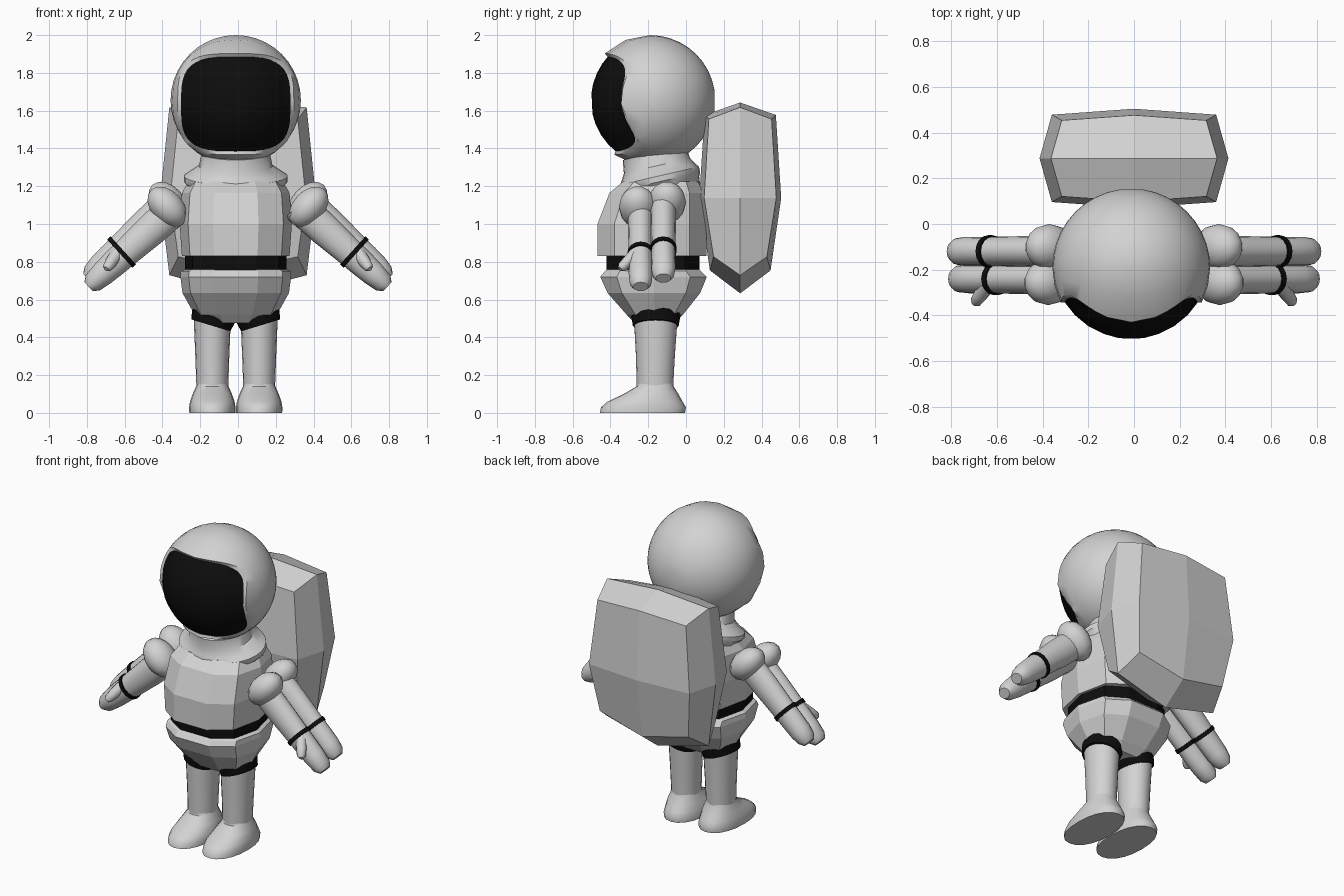
import bpy, bmesh, math
from mathutils import Matrix, Vector

if "Cube" in bpy.data.objects:
    bpy.data.objects.remove(bpy.data.objects["Cube"])

CX = -0.012  # body centre line


def material(name, v):
    m = bpy.data.materials.new(name)
    m.diffuse_color = (v, v, v, 1)
    m.use_nodes = True
    m.node_tree.nodes["Principled BSDF"].inputs["Base Color"].default_value = m.diffuse_color
    return m


SUIT = material("suit_grey", 0.65)
BLACK = material("black", 0.004)


def spow(v, e):
    return math.copysign(abs(v) ** e, v)


def outline(n, power=2.0):
    """Unit superellipse points."""
    pts = []
    for i in range(n):
        a = 2 * math.pi * i / n
        pts.append((spow(math.cos(a), 2 / power), spow(math.sin(a), 2 / power)))
    return pts


def finish(name, bm, mats, smooth=40):
    bmesh.ops.recalc_face_normals(bm, faces=bm.faces)
    me = bpy.data.meshes.new(name)
    bm.to_mesh(me)
    bm.free()
    for m in mats:
        me.materials.append(m)
    ob = bpy.data.objects.new(name, me)
    bpy.context.collection.objects.link(ob)
    if smooth:
        bpy.ops.object.select_all(action='DESELECT')
        ob.select_set(True)
        bpy.context.view_layer.objects.active = ob
        bpy.ops.object.shade_smooth_by_angle(angle=math.radians(smooth))
    return ob


def skin(bm, rings):
    """Join rings of vertices with quads."""
    faces = []
    for a, b in zip(rings, rings[1:]):
        n = len(a)
        for i in range(n):
            j = (i + 1) % n
            faces.append(bm.faces.new((a[i], a[j], b[j], b[i])))
    return faces


def loft(name, rings, mat=SUIT, n=20, power=2.0, xf=Matrix(), smooth=40):
    """Stack rings (z, cx, cy, rx, ry) and cap the ends."""
    bm = bmesh.new()
    shape = outline(n, power)
    vs = [[bm.verts.new(xf @ Vector((cx + rx * u, cy + ry * v, z))) for u, v in shape]
          for z, cx, cy, rx, ry in rings]
    skin(bm, vs)
    bm.faces.new(vs[0])
    bm.faces.new(vs[-1])
    return finish(name, bm, [mat], smooth)


def ellipsoid(name, xf, radii, seg=14, rows=8):
    bm = bmesh.new()
    bmesh.ops.create_uvsphere(bm, u_segments=seg, v_segments=rows, radius=1,
                              matrix=xf @ Matrix.Diagonal((*radii, 1)))
    return finish(name, bm, [SUIT], 50)


def frame(pos, direction, s=1):
    """Local z along direction, local y close to world y, mirrored in x if s = -1."""
    z = Vector(direction).normalized()
    x = Vector((0, 1, 0)).cross(z).normalized()
    if x.z < 0:
        x = -x
    y = z.cross(x)
    if y.y < 0:
        y = -y
    m = Matrix((x, y, z)).transposed().to_4x4()
    m.translation = pos
    return Matrix.Scale(s, 4, (1, 0, 0)) @ m


# helmet: sphere from the back, rounded opening, recessed dome visor
def helmet():
    bm = bmesh.new()
    c, R, n = Vector((CX, -0.19, 1.655)), 0.345, 40
    circle, square = outline(n), outline(n, 3.4)

    def on_sphere(x, z, recess=0.0):
        return Vector((x, -math.sqrt(max(R * R - x * x - z * z, 0.004)) + recess, z))

    rings = []
    for k in range(1, 11):
        t = math.radians(9 * k)
        rings.append([Vector((R * math.sin(t) * u, R * math.cos(t), R * math.sin(t) * v))
                      for u, v in circle])
    rim = [on_sphere(0.308 * u, 0.268 * v - 0.02) for u, v in square]
    rings.append([((p + q) / 2).normalized() * R for p, q in zip(rings[-1], rim)])
    rings.append(rim)
    first_visor = len(rings)
    for s in (1, 0.85, 0.65, 0.42, 0.2):
        rings.append([on_sphere(0.29 * s * u, 0.25 * s * v - 0.02, 0.032) for u, v in square])
    vs = [[bm.verts.new(c + p) for p in r] for r in rings]
    skin(bm, vs[:first_visor + 1])
    visor = skin(bm, vs[first_visor:])
    visor.append(bm.faces.new(vs[-1]))
    bm.faces.new(vs[0])
    for f in visor:
        f.material_index = 1
    finish("helmet", bm, [SUIT, BLACK], 45)


helmet()

# tilted neck and collar
tilt = Matrix.Translation((CX, -0.14, 1.25)) @ Matrix.Rotation(math.radians(13), 4, 'X')
loft("collar", [(z, 0, 0, rx, ry) for z, rx, ry in (
    (-0.09, 0.25, 0.2), (-0.045, 0.255, 0.205), (-0.025, 0.275, 0.215), (0.005, 0.275, 0.215),
    (0.025, 0.245, 0.2), (0.06, 0.195, 0.18), (0.13, 0.18, 0.17))], n=28, xf=tilt)

# faceted torso, belt and hips
loft("torso", [(0.83, CX, -0.18, 0.285, 0.3), (1.0, CX, -0.18, 0.297, 0.3),
               (1.165, CX, -0.155, 0.285, 0.26), (1.225, CX, -0.135, 0.25, 0.205)],
     n=10, power=2.6, smooth=0)
loft("belt", [(0.74, CX, -0.175, 0.268, 0.255), (0.835, CX, -0.175, 0.268, 0.255)],
     BLACK, n=10, power=2.6, smooth=0)
loft("hips", [(0.76, CX, -0.175, 0.27, 0.25), (0.75, CX, -0.175, 0.292, 0.265),
              (0.72, CX, -0.172, 0.293, 0.293), (0.635, CX, -0.17, 0.282, 0.255),
              (0.52, CX, -0.165, 0.218, 0.155), (0.475, CX, -0.165, 0.15, 0.11)],
     n=10, power=2.6, smooth=0)


# backpack: cube cut once each way and bulged
def backpack():
    bm = bmesh.new()
    bmesh.ops.create_cube(bm, size=2)
    bmesh.ops.subdivide_edges(bm, edges=bm.edges[:], cuts=1, use_grid_fill=True)
    for v in bm.verts:
        x, y, z = v.co
        low = z < -0.5
        fx, fy, fz = x * x, y * y, z * z
        px = 0.413 * x * (1 - 0.13 * fy) * (1 - 0.12 * fz)
        py = 0.287 + 0.217 * y * (1 - 0.12 * fx) * (1 - (0.26 if low else 0.13) * fz)
        drop = (0.81, 0.76) if low else (0.95, 0.87)
        pz = 1.138 + 0.505 * z * (1 + (drop[0] - 1) * fx) * (1 + (drop[1] - 1) * fy)
        v.co = (px, py, pz)
    finish("backpack", bm, [SUIT], 0)


backpack()

for s, side in ((1, "right"), (-1, "left")):
    # arm: two parallel tubes ending in the hand, with a black wrist band on each
    d = (0.74, 0, -0.67)
    for part, y, off, length in (("rear", -0.12, 0.012, 0.62), ("front", -0.24, -0.025, 0.645)):
        xf = frame((0.33, y, 1.12), d, s)
        loft(f"{side}_{part}_arm", [
            (0, off, 0, 0.09, 0.07), (0.2, off, 0, 0.086, 0.067), (0.38, off, 0, 0.075, 0.064),
            (0.46, off, 0, 0.072, 0.063), (0.54, off, 0, 0.066, 0.064),
            (length - 0.03, off, 0, 0.055, 0.058), (length, off, 0, 0.032, 0.04)], n=16, xf=xf)
        loft(f"{side}_{part}_wrist_band", [(0.38, off, 0, 0.082, 0.071),
                                           (0.405, off, 0, 0.082, 0.071)], BLACK, n=16, xf=xf)
    loft(f"{side}_thumb", [(0, 0, 0, 0.035, 0.035), (0.08, 0, 0, 0.032, 0.03),
                           (0.125, 0, 0, 0.026, 0.026), (0.14, 0, 0, 0.014, 0.014)],
         n=10, xf=frame((0.635, -0.26, 0.85), (0.06, -0.085, -0.085), s))

    # two-lobed shoulder pad
    ellipsoid(f"{side}_rear_shoulder", frame((0.37, -0.1, 1.115), d, s), (0.128, 0.1, 0.085))
    ellipsoid(f"{side}_front_shoulder", frame((0.375, -0.255, 1.09), d, s), (0.128, 0.1, 0.085))

    # leg, tilted thigh band and boot
    lx = CX + s * 0.124
    loft(f"{side}_leg", [(0.1, lx, -0.165, 0.083, 0.095), (0.3, lx, -0.162, 0.09, 0.103),
                         (0.54, lx, -0.16, 0.1, 0.118)], n=20)
    band = Matrix.Translation((lx, -0.16, 0.49)) @ Matrix.Rotation(-s * math.radians(17), 4, 'Y')
    loft(f"{side}_thigh_band", [(-0.028, 0, 0, 0.108, 0.122), (0.04, 0, 0, 0.122, 0.132)],
         BLACK, n=20, xf=band)
    loft(f"{side}_boot", [(z, lx, (a + b) / 2, rx, (b - a) / 2) for z, a, b, rx in (
        (0, -0.455, -0.005, 0.122), (0.03, -0.45, 0, 0.123), (0.06, -0.415, -0.018, 0.118),
        (0.1, -0.33, -0.04, 0.104), (0.14, -0.262, -0.065, 0.086), (0.16, -0.258, -0.07, 0.08))],
        n=20, power=2.2)
